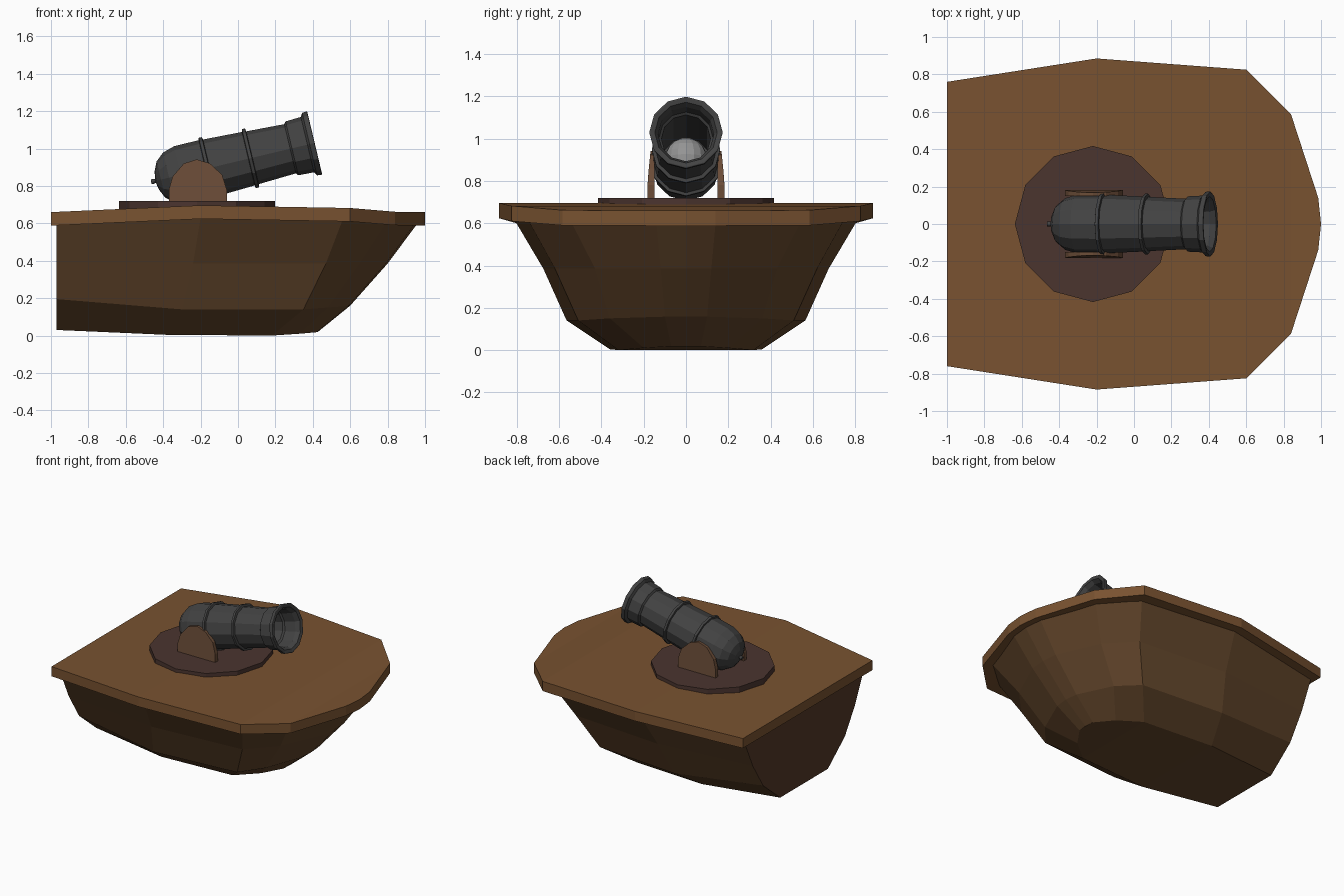
import bpy, bmesh, math
from mathutils import Matrix, Vector

if "Cube" in bpy.data.objects:
    bpy.data.objects.remove(bpy.data.objects["Cube"])


def material(name, rgb):
    m = bpy.data.materials.new(name)
    m.diffuse_color = (*rgb, 1)
    m.use_nodes = True
    m.node_tree.nodes["Principled BSDF"].inputs["Base Color"].default_value = m.diffuse_color
    return m


PLANK = material("deck_wood", (0.19, 0.085, 0.03))
HULL = material("hull_wood", (0.13, 0.064, 0.025))
STERN = material("stern_wood", (0.09, 0.04, 0.02))
DARK = material("dark_wood", (0.07, 0.035, 0.028))
BRACKET = material("bracket_wood", (0.15, 0.075, 0.04))
IRON = material("iron", (0.055, 0.055, 0.055))
SHOT = material("shot_grey", (0.3, 0.3, 0.3))


def finish(name, bm, *mats):
    bmesh.ops.recalc_face_normals(bm, faces=bm.faces)
    me = bpy.data.meshes.new(name)
    bm.to_mesh(me)
    bm.free()
    for m in mats:
        me.materials.append(m)
    ob = bpy.data.objects.new(name, me)
    bpy.context.collection.objects.link(ob)
    return ob


def loft(name, levels, *mats):
    """Stack half outlines running stern to bow tip (tip on y = 0), mirrored in y."""
    bm = bmesh.new()
    rows = []
    for half in levels:
        right = [bm.verts.new((x, -y, z)) for x, y, z in half]
        left = [bm.verts.new((x, y, z)) for x, y, z in half[:-1]]
        rows.append((right, left + [right[-1]]))
    n = len(levels[0])
    for a, b in zip(rows, rows[1:]):
        for side in (0, 1):
            for i in range(n - 1):
                bm.faces.new((a[side][i], a[side][i + 1], b[side][i + 1], b[side][i]))
    for r, l in (rows[0], rows[-1]):
        for i in range(n - 2):
            bm.faces.new((r[i], r[i + 1], l[i + 1], l[i]))
        bm.faces.new((r[n - 2], r[n - 1], l[n - 2]))
    # flat stern board
    stern = bm.faces.new([r[0] for r, l in rows] + [l[0] for r, l in reversed(rows)])
    stern.material_index = len(mats) - 1
    return finish(name, bm, *mats)


# hull: bottom, chine, mid and rail outlines
loft("hull", [
    [(-.97, .28, .03), (-.38, .36, .004), (.18, .32, 0), (.33, .2, .01), (.42, .07, .018), (.425, 0, .018)],
    [(-.97, .48, .195), (-.3, .565, .14), (.35, .51, .14), (.48, .36, .15), (.59, .1, .158), (.6, 0, .16)],
    [(-.97, .6, .385), (-.24, .675, .385), (.47, .62, .385), (.65, .43, .385), (.79, .12, .385), (.8, 0, .385)],
    [(-.97, .7, .6), (-.2, .82, .63), (.56, .75, .62), (.79, .54, .6), (.945, .14, .6), (.96, 0, .6)],
], HULL, STERN)

# deck slab with overhang
outline = [(-1, .76, .66), (-.2, .885, .696), (.6, .825, .682), (.84, .585, .662), (.985, .14, .66), (1, 0, .66)]
loft("deck", [[(x, y, z - .072) for x, y, z in outline], outline], PLANK)

# turntable
bm = bmesh.new()
bmesh.ops.create_cone(bm, cap_ends=True, segments=12, radius1=.417, radius2=.417, depth=.05,
                      matrix=Matrix.Translation((-.22, 0, .695)))
finish("turntable", bm, DARK)

# rounded side brackets
prof = [(-.37, .7), (-.37, .78), (-.35, .85), (-.29, .92), (-.22, .942), (-.15, .92),
        (-.085, .86), (-.06, .78), (-.06, .7)]
for name, s in (("right_bracket", -1), ("left_bracket", 1)):
    bm = bmesh.new()
    face = bm.faces.new([bm.verts.new((x, s * .15, z)) for x, z in prof])
    ext = bmesh.ops.extrude_face_region(bm, geom=[face])["geom"]
    for v in ext:
        if isinstance(v, bmesh.types.BMVert):
            v.co.y = s * (.182 - .1 * max(0, v.co.z - .8))
    finish(name, bm, BRACKET)

# barrel: (distance along axis from muzzle, radius), from breech knob out and into the bore
AIM = Matrix.Translation((.41, 0, 1.03)) @ Matrix.Rotation(math.radians(-13.4), 4, 'Y')
barrel = [(-.9, 0), (-.898, .013), (-.882, .013), (-.875, .01), (-.868, .05), (-.845, .1), (-.8, .138),
          (-.735, .157), (-.6, .158), (-.597, .17), (-.58, .17), (-.577, .156),
          (-.365, .147), (-.362, .162), (-.345, .162), (-.342, .145),
          (-.135, .135), (-.125, .148), (-.04, .152), (-.028, .172), (-.002, .174),
          (0, .168), (-.005, .148), (-.035, .132), (-.12, .128), (-.13, .116), (-.6, .116), (-.6, 0)]
bm = bmesh.new()
SIDES = 12
rings = []
for s, r in barrel:
    if r == 0:
        rings.append([bm.verts.new(AIM @ Vector((s, 0, 0)))] * SIDES)
    else:
        rings.append([bm.verts.new(AIM @ Vector((s, r * math.sin(math.tau * k / SIDES),
                                                 r * math.cos(math.tau * k / SIDES))))
                      for k in range(SIDES)])
for a, b in zip(rings, rings[1:]):
    for k in range(SIDES):
        j = (k + 1) % SIDES
        bm.faces.new(list(dict.fromkeys((a[k], a[j], b[j], b[k]))))
finish("cannon_barrel", bm, IRON)

# shot resting in the bore
bm = bmesh.new()
bmesh.ops.create_uvsphere(bm, u_segments=16, v_segments=10, radius=.1,
                          matrix=AIM @ Matrix.Translation((-.5, 0, -.01)))
finish("cannon_ball", bm, SHOT)
